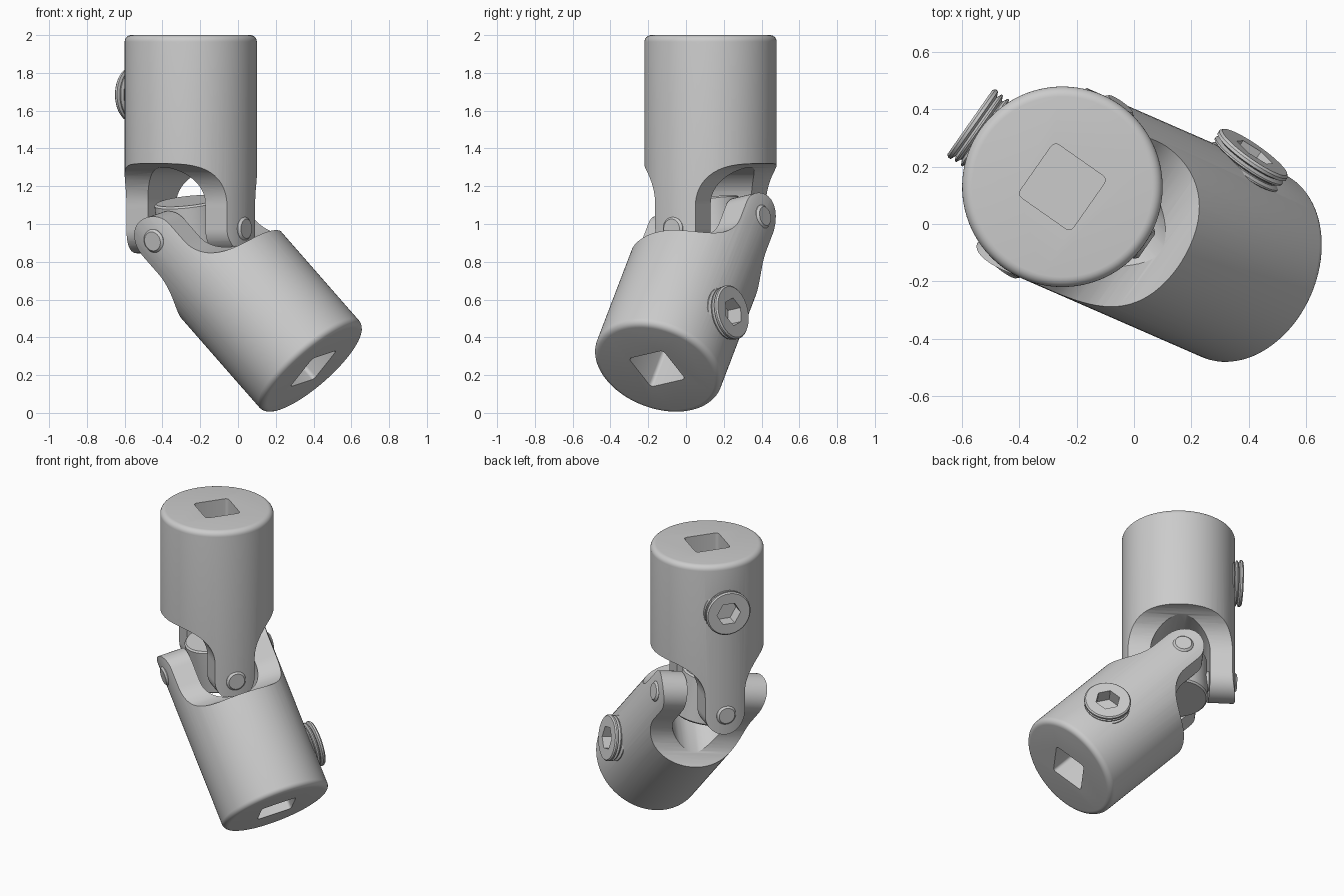
import bpy, bmesh, math
from mathutils import Matrix, Vector

if "Cube" in bpy.data.objects:
    bpy.data.objects.remove(bpy.data.objects["Cube"])

JOINT = Vector((-0.25, 0.13, 0.975))


def frame(x_axis, z_axis):
    """Matrix at the joint: x along the yoke's pin, z away from the joint."""
    z = z_axis.normalized()
    x = (x_axis - z * x_axis.dot(z)).normalized()
    return Matrix.Translation(JOINT) @ Matrix((x, z.cross(x), z)).transposed().to_4x4()


def finish(name, bm, m):
    bmesh.ops.recalc_face_normals(bm, faces=bm.faces)
    me = bpy.data.meshes.new(name)
    bm.to_mesh(me)
    bm.free()
    ob = bpy.data.objects.new(name, me)
    bpy.context.collection.objects.link(ob)
    me.transform(m)
    return ob


def lathe(name, profile, m, n=96):
    """Closed solid turned about z from (radius, z) points."""
    bm = bmesh.new()
    rings = [[bm.verts.new((r * math.cos(2 * math.pi * i / n),
                            r * math.sin(2 * math.pi * i / n), z)) for i in range(n)]
             for r, z in profile]
    for a, b in zip(rings, rings[1:]):
        for i in range(n):
            j = (i + 1) % n
            bm.faces.new((a[i], a[j], b[j], b[i]))
    bm.faces.new(rings[0])
    bm.faces.new(rings[-1])
    return finish(name, bm, m)


def prism(name, pts, z0, z1, m):
    """Outline in x, y extruded along z."""
    bm = bmesh.new()
    f = bm.faces.new([bm.verts.new((x, y, z0)) for x, y in pts])
    top = bmesh.ops.extrude_face_region(bm, geom=[f])
    verts = [g for g in top['geom'] if isinstance(g, bmesh.types.BMVert)]
    bmesh.ops.translate(bm, vec=(0, 0, z1 - z0), verts=verts)
    return finish(name, bm, m)


def arc(cx, cy, r, a0, a1, n):
    return [(cx + r * math.cos(math.radians(a0 + (a1 - a0) * i / n)),
             cy + r * math.sin(math.radians(a0 + (a1 - a0) * i / n))) for i in range(n + 1)]


def boolean(ob, cutter, op='DIFFERENCE'):
    bpy.context.view_layer.objects.active = ob
    mod = ob.modifiers.new("cut", 'BOOLEAN')
    mod.object, mod.operation, mod.solver = cutter, op, 'EXACT'
    bpy.ops.object.modifier_apply(modifier=mod.name)
    bpy.data.objects.remove(cutter)


# local axis remaps: prism/lathe z -> yoke x, and prism (x, y, z) -> yoke (x, z, -y)
ALONG_X = Matrix(((0, 0, 1, 0), (1, 0, 0, 0), (0, 1, 0, 0), (0, 0, 0, 1)))
ALONG_Y = Matrix.Rotation(math.pi / 2, 4, 'X')
R, END, ARM = 0.35, 1.025, 0.13


def build_half(side, m):
    # yoke barrel with a rounded outer end
    rim = arc(R - 0.035, END - 0.035, 0.035, 0, 90, 6)
    yoke = lathe(side + "_yoke", [(R, -0.2)] + rim, m)

    # arm outline: round tip, straight sides, concave flare to full width
    right = arc(0, 0, ARM, -90, 0, 12) + arc(R, 0.125, R - ARM, 180, 90, 14)
    right += [(0.5, 0.345), (0.5, 1.2)]
    outline = right + [(-x, y) for x, y in reversed(right[1:])]
    boolean(yoke, prism("outline", outline, -0.5, 0.5, m @ ALONG_X), 'INTERSECT')

    # arched slot between the arms
    slot = [(-0.185, -0.4), (0.185, -0.4)] + arc(0, 0.14, 0.185, 0, 180, 28)
    boolean(yoke, prism("slot", slot, -0.6, 0.6, m @ ALONG_Y))

    # square drive socket with small corner radii
    s, c = 0.113, 0.02
    square = []
    for k, (sx, sy) in enumerate(((1, 1), (-1, 1), (-1, -1), (1, -1))):
        square += arc(sx * (s - c), sy * (s - c), c, 90 * k, 90 * k + 90, 4)
    boolean(yoke, prism("socket", square, 0.55, 1.2, m))

    # threaded hole and set screw
    sm = m @ Matrix.Translation((0, 0, 0.71)) @ ALONG_X
    boolean(yoke, lathe("hole", [(0.128, 0.16), (0.128, 0.6)], sm, 48))
    thread = [(0.12, 0.2)]
    for k in range(6):
        z = 0.215 + 0.026 * k
        thread += [(0.125, z), (0.142, z + 0.008), (0.142, z + 0.014), (0.125, z + 0.022)]
    thread += [(0.145, 0.375), (0.145, 0.386), (0.137, 0.394)]
    screw = lathe(side + "_set_screw", thread, sm, 48)
    boolean(screw, prism("hex", arc(0, 0, 0.077, 0, 300, 5), 0.31, 0.5, sm))

    # cross pin through both arms
    r, e = 0.063, 0.36
    pin = lathe(side + "_pin", [(r - 0.012, -e), (r, -e + 0.012), (r, e - 0.012), (r - 0.012, e)],
                m @ ALONG_X, 48)
    return [yoke, screw, pin]


# pin directions (u, v) and the bent lower shaft direction d
a, t = math.radians(-35), math.radians(10.8)
u = Vector((math.cos(a), math.sin(a), 0))
w = Vector((-math.sin(a), math.cos(a), 0))
v = w * math.cos(t) + Vector((0, 0, math.sin(t)))
d = Vector((0.632, -0.276, -0.722))

parts = build_half("upper", frame(-u, Vector((0, 0, 1)))) + build_half("lower", frame(v, d))

# central hub block
h, r = 0.15, 0.178
parts.append(lathe("center_hub", [(r - 0.01, -h), (r, -h + 0.01), (r, h - 0.01), (r - 0.01, h)],
                   frame(u, u.cross(v)), 64))

bpy.ops.object.select_all(action='DESELECT')
for ob in parts:
    ob.select_set(True)
bpy.context.view_layer.objects.active = parts[0]
bpy.ops.object.shade_smooth_by_angle(angle=math.radians(30))
